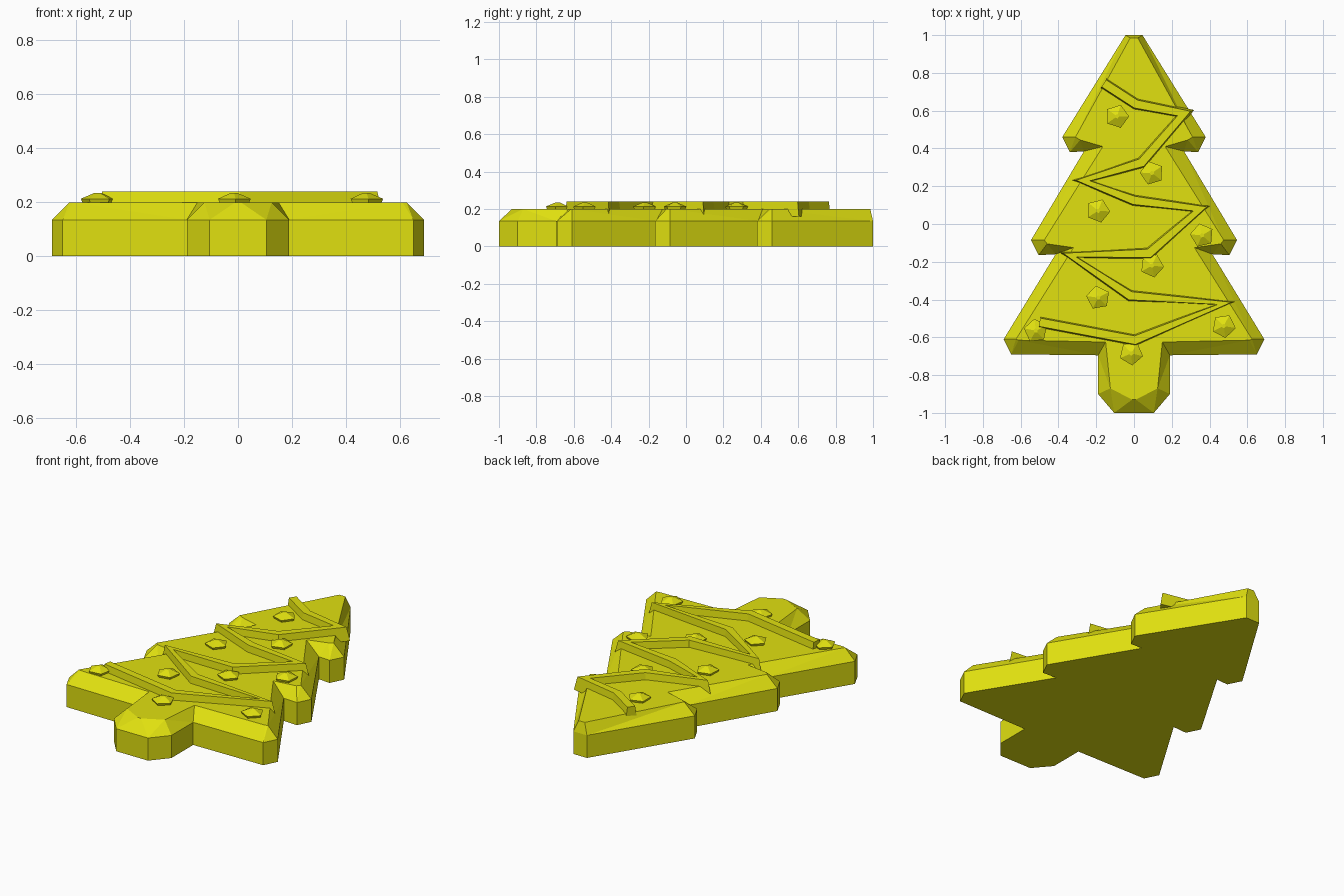
import bpy, bmesh, math
from mathutils import Vector

if "Cube" in bpy.data.objects:
    bpy.data.objects.remove(bpy.data.objects["Cube"])

gold = bpy.data.materials.new("yellow")
gold.diffuse_color = (0.75, 0.75, 0.005, 1)
gold.use_nodes = True
gold.node_tree.nodes["Principled BSDF"].inputs["Base Color"].default_value = gold.diffuse_color


def finish(name, bm):
    bmesh.ops.recalc_face_normals(bm, faces=bm.faces)
    me = bpy.data.meshes.new(name)
    bm.to_mesh(me)
    bm.free()
    me.materials.append(gold)
    ob = bpy.data.objects.new(name, me)
    bpy.context.collection.objects.link(ob)
    return ob


def mirrored(half):
    return half + [(-x, y) for x, y in reversed(half)]


def loft(bm, rings, close=True):
    """Bridge matching rings of vertices and cap the two ends."""
    n = len(rings[0])
    for a, b in zip(rings, rings[1:]):
        for i in range(n):
            j = (i + 1) % n
            bm.faces.new((a[i], a[j], b[j], b[i]))
    bm.faces.new(rings[0])
    bm.faces.new(rings[-1])


# Tree body: straight sides, then a wide chamfer to a smaller top outline
outer = mirrored([(0.045, 1), (0.38, 0.46), (0.34, 0.38), (0.265, 0.385),
                  (0.545, -0.085), (0.505, -0.165), (0.415, -0.16),
                  (0.69, -0.61), (0.65, -0.69), (0.19, -0.695),
                  (0.19, -0.9), (0.105, -1)])
inner = mirrored([(0.02, 0.985), (0.31, 0.46), (0.285, 0.445), (0.165, 0.41),
                  (0.475, -0.085), (0.46, -0.105), (0.32, -0.125),
                  (0.625, -0.61), (0.61, -0.615), (0.15, -0.625),
                  (0.125, -0.87), (0.01, -0.93)])
bm = bmesh.new()
loft(bm, [[bm.verts.new((x, y, z)) for x, y in ring]
          for ring, z in ((outer, 0), (outer, 0.135), (inner, 0.2))])
bmesh.ops.triangulate(bm, faces=[f for f in bm.faces if len(f.verts) == 4])
finish("tree_body", bm)

# Garland: trapezoid band swept along a zigzag with mitred corners
path = [Vector(p) for p in (
    (-0.16, 0.745), (0.01, 0.635), (0.265, 0.585), (0.04, 0.325),
    (-0.27, 0.23), (0, 0.125), (0.35, 0.08), (0.08, -0.155),
    (-0.34, -0.165), (-0.02, -0.38), (0.48, -0.42), (0.005, -0.615),
    (-0.5, -0.52))]
bm = bmesh.new()
rings = []
for i, p in enumerate(path):
    d0 = (p - path[max(i - 1, 0)]).normalized()
    d1 = (path[min(i + 1, len(path) - 1)] - p).normalized()
    n0, n1 = Vector((-d0.y, d0.x)), Vector((-d1.y, d1.x))
    side = (n0 + n1).normalized()
    ref = n0 if n0.length > 0 else n1
    side /= max(side.dot(ref), 0.6)
    rings.append([bm.verts.new((*(p + side * w), z)) for w, z in
                  ((-0.034, 0.16), (0.034, 0.16), (0.022, 0.24), (-0.022, 0.24))])
loft(bm, rings)
finish("garland", bm)

# Baubles: low five-sided domes
spots = [(-0.09, 0.57), (0.095, 0.27), (-0.19, 0.07), (0.36, -0.06),
         (0.095, -0.22), (-0.19, -0.39), (0.475, -0.54), (-0.52, -0.565),
         (-0.015, -0.685)]
for k, (x, y) in enumerate(spots):
    bm = bmesh.new()
    turn = 0.6 * k
    rings = []
    for r, z in ((0.045, 0.17), (0.064, 0.213), (0.012, 0.235)):
        rings.append([bm.verts.new((x + r * math.cos(turn + i * math.tau / 5),
                                    y + r * math.sin(turn + i * math.tau / 5), z))
                      for i in range(5)])
    loft(bm, rings)
    finish("bauble_%d" % (k + 1), bm)
